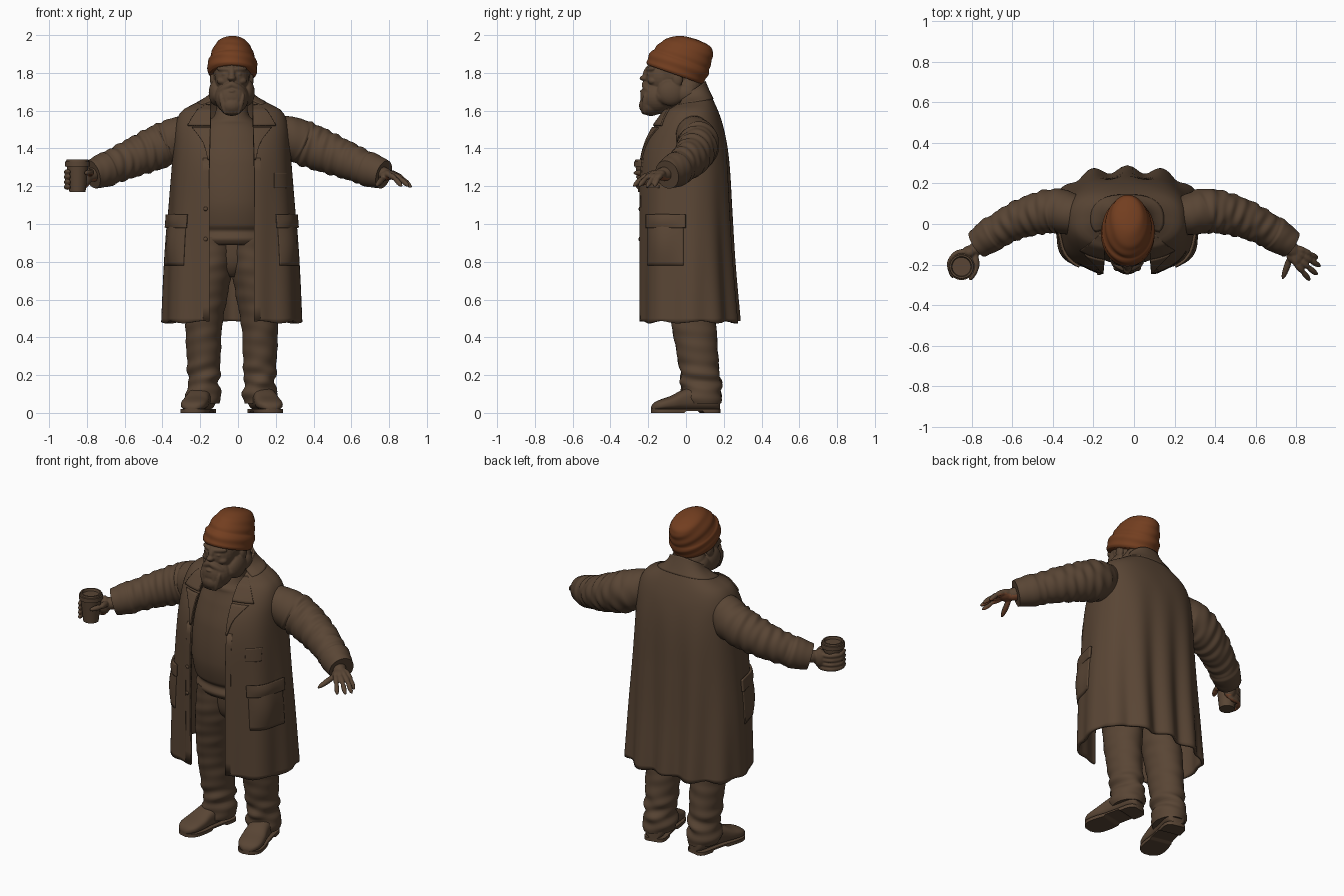
import bpy, bmesh, math
from math import sin, cos, pi
from mathutils import Vector, Matrix

if "Cube" in bpy.data.objects:
    bpy.data.objects.remove(bpy.data.objects["Cube"])
CX = -0.033  # body centre line


def material(name, rgb):
    m = bpy.data.materials.new(name)
    m.use_nodes = True
    m.diffuse_color = (*rgb, 1)
    m.node_tree.nodes["Principled BSDF"].inputs["Base Color"].default_value = (*rgb, 1)
    return m


BROWN = material("dull brown", (0.1, 0.06, 0.035))
RUST = material("rust wool", (0.17, 0.048, 0.014))
PALM = material("warm palm skin", (0.2, 0.07, 0.03))


def finish(name, bm, mat):
    me = bpy.data.meshes.new(name)
    bmesh.ops.recalc_face_normals(bm, faces=bm.faces)
    bm.to_mesh(me)
    bm.free()
    me.materials.append(mat)
    me.shade_smooth()
    me.set_sharp_from_angle(angle=1.0)
    ob = bpy.data.objects.new(name, me)
    bpy.context.scene.collection.objects.link(ob)
    return ob


def grid(name, rows, mat=BROWN, closed=True, thick=0):
    """Skin rows of points; closed rows are capped, open ones get thickness."""
    bm = bmesh.new()
    vs = [[bm.verts.new(p) for p in row] for row in rows]
    n = len(rows[0])
    for a, b in zip(vs, vs[1:]):
        for j in range(n if closed else n - 1):
            k = (j + 1) % n
            bm.faces.new((a[j], a[k], b[k], b[j]))
    if closed:
        bm.faces.new(vs[0])
        bm.faces.new(vs[-1])
    ob = finish(name, bm, mat)
    if thick:
        mod = ob.modifiers.new("thickness", "SOLIDIFY")
        mod.thickness, mod.offset = thick, 0
    return ob


def at(table, k):
    """Smoothly interpolate the columns of a table by its first column."""
    i = 0
    while i < len(table) - 2 and k > table[i + 1][0]:
        i += 1
    p1, p2 = table[i], table[i + 1]
    p0, p3 = table[max(i - 1, 0)], table[min(i + 2, len(table) - 1)]
    h = p2[0] - p1[0]
    u = min(max((k - p1[0]) / h, 0), 1)
    out = []
    for a, b, c, d in list(zip(p0, p1, p2, p3))[1:]:
        m1, m2 = h * (c - a) / (p2[0] - p0[0]), h * (d - b) / (p3[0] - p1[0])
        out.append(b + u * m1 + u * u * (3 * (c - b) - 2 * m1 - m2) + u ** 3 * (2 * (b - c) + m1 + m2))
    return out


def steps(a, b, n):
    return [a + (b - a) * i / n for i in range(n + 1)]


def turn(n):
    return [2 * pi * i / n for i in range(n)]


def blobs(name, parts, voxel):
    """Merge ellipsoids (centre, radii) and limbs (start, end, radius) into one form."""
    bm = bmesh.new()
    for part in parts:
        if len(part) == 3:
            p, q, r = Vector(part[0]), Vector(part[1]), part[2]
            d = q - p
            rot = d.to_track_quat("Z", "Y").to_matrix().to_4x4()
            m = Matrix.Translation((p + q) / 2) @ rot @ Matrix.Diagonal((r, r, d.length / 2 + r * 0.8, 1))
        else:
            m = Matrix.Translation(part[0]) @ Matrix.Diagonal((*part[1], 1))
        bmesh.ops.create_uvsphere(bm, u_segments=24, v_segments=16, radius=1, matrix=m)
    ob = finish(name, bm, BROWN)
    mod = ob.modifiers.new("merge", "REMESH")
    mod.mode, mod.voxel_size, mod.use_smooth_shade = "VOXEL", voxel, True
    ob.modifiers.new("soften", "SMOOTH").iterations = 2
    return ob


def colour_underside(ob):
    """Bake the merged form and colour its downward faces as palm skin."""
    graph = bpy.context.evaluated_depsgraph_get()
    me = bpy.data.meshes.new_from_object(ob.evaluated_get(graph))
    ob.modifiers.clear()
    ob.data = me
    me.materials.clear()
    me.materials.append(BROWN)
    me.materials.append(PALM)
    for f in me.polygons:
        f.material_index = 1 if f.normal.z < -0.6 else 0


# Coat surface: half width, front and back by height, with hanging folds
COAT = [(0.48, .355, -.24, .262), (0.8, .343, -.242, .24), (1.1, .322, -.245, .228), (1.3, .308, -.24, .22),
        (1.42, .30, -.215, .208), (1.52, .29, -.165, .188), (1.59, .262, -.115, .165), (1.64, .2, -.08, .143),
        (1.69, .13, -.05, .118), (1.73, .1, -.035, .1), (1.76, .092, -.03, .088)]
POW, YC = 0.78, 0.02


def coat_angle(x, z):
    s = min(abs(x) / at(COAT, z)[0], 1) ** (1 / POW)
    return math.copysign(math.asin(s), x)


def coat_point(t, z, off=0.0):
    a, f, b = at(COAT, z)
    s, c = sin(t), cos(t)
    d = YC - f if c > 0 else b - YC
    x = a * math.copysign(abs(s) ** POW, s)
    y = -d * math.copysign(abs(c) ** POW, c)
    n = Vector(((x / a) ** 3 / a, (y / d) ** 3 / d, 0)).normalized()
    low = min(max((1.5 - z) / 1.0, 0), 1)
    side = abs(s) ** 3
    fold = 0.02 * cos(37 * x) * max(0, -c) ** .6 + 0.01 * side * cos(34 * y) + 0.006 * max(0, c) * cos(45 * abs(x))
    drop = 0.7 * max(0, z - 1.6) * (1 + c) / 2  # neckline falls towards the front
    return Vector((x + CX, y + YC, z - drop)) + n * (off + low * fold)


def gap(z):
    return 0.118 - 0.008 * max(0, min(1, (z - 1.3) / 0.3))


rows = []
for z in steps(0.48, 1.73, 60):
    t0 = coat_angle(gap(z), z)
    rows.append([coat_point(t, z - 0.006 * cos(9 * t) * (z < 0.49)) for t in steps(t0, 2 * pi - t0, 180)])
grid("coat", rows, closed=False, thick=0.016)


def patch(name, za, zb, span, off, bulge=0.0):
    """A panel lying on the coat; span(z) gives its two edge angles."""
    rows = []
    for i, z in enumerate(steps(za, zb, 12)):
        t0, t1 = span(z)
        rows.append([coat_point(t, z, off + bulge * sin(pi * i / 12) * sin(pi * j / 32))
                     for j, t in enumerate(steps(t0, t1, 32))])
    grid(name, rows, closed=False, thick=0.012)


LAPEL = [(1.34, .125), (1.43, .15), (1.51, .205)]
COLLAR = [(1.52, .225), (1.56, .205), (1.60, .18), (1.68, .12)]
for label, s in (("left", 1), ("right", -1)):
    patch(label + "_lapel", 1.34, 1.51, lambda z: (s * coat_angle(gap(z), z), s * coat_angle(at(LAPEL, z)[0], z)), .011)
    patch(label + "_collar", 1.52, 1.67, lambda z: (s * coat_angle(gap(z), z), s * coat_angle(at(COLLAR, z)[0], z)), .012)
    patch(label + "_pocket", .78, 1.03, lambda z: (s * .72, s * 1.5), .008, .016)
    patch(label + "_pocket_flap", .98, 1.05, lambda z: (s * .69, s * 1.53), .015, .006)
    patch(label + "_placket", .49, 1.35, lambda z: (s * coat_angle(gap(z), z), s * coat_angle(.15, z)), .003)
patch("back_collar", 1.66, 1.755, lambda z: (1.0, 2 * pi - 1.0), .008)
patch("chest_flap", 1.19, 1.27, lambda z: (coat_angle(.22, z), coat_angle(.28, z)), .004)
blobs("buttons", [(coat_point(coat_angle(-.138, z), z, .01), (.012, .006, .012))
                  for z in (.92, 1.08)], .003)

# Sweater with rolled hem and neck band: height, half width, front, back
SWEATER = [(.89, .2, -.15, .13), (.92, .215, -.172, .14), (.95, .208, -.16, .14), (.965, .206, -.158, .14),
           (.99, .22, -.178, .15), (1.12, .235, -.2, .16), (1.32, .23, -.185, .16), (1.45, .2, -.15, .15),
           (1.53, .15, -.122, .13), (1.55, .12, -.122, .11), (1.57, .095, -.105, .1), (1.62, .08, -.08, .09)]
rows = []
for z in steps(.89, 1.62, 70):
    a, f, b = at(SWEATER, z)
    rows.append([(CX + a * sin(t), (f + b) / 2 - (b - f) / 2 * cos(t), z) for t in turn(64)])
grid("sweater", rows)

# Trousers: height, offset from centre, y, half width, half depth
LEG = [(.05, .15, .085, .084, .1), (.09, .15, .083, .092, .107), (.17, .148, .078, .084, .103), (.3, .149, .062, .09, .108),
       (.46, .148, .042, .097, .118), (.62, .13, .022, .108, .13), (.78, .108, .005, .112, .145), (.93, .095, -.01, .1, .14)]
# Shoes: y, half width, height
SHOE = [(-.185, .02, .03), (-.172, .045, .048), (-.14, .066, .064), (-.08, .07, .085), (-.02, .064, .115),
        (.06, .062, .14), (.14, .062, .14), (.17, .05, .12), (.178, .035, .09)]


def boxy(v, p=.75):
    return math.copysign(abs(v) ** p, v)


for label, s in (("left", 1), ("right", -1)):
    rows = []
    for z in steps(.05, .93, 80):
        o, y, rx, ry = at(LEG, z)
        crease = .005 * max(0, 1 - abs(z - .16) / .13) + .0012
        rows.append([(CX + s * o + (rx + crease * w) * cos(t), y + (ry + crease * w) * sin(t), z)
                     for t in turn(48) for w in [sin(85 * z + 2 * sin(t + s) + s) + sin(50 * z - 3 * cos(t))]])
    grid(label + "_trouser_leg", rows)
    swing = Matrix.Translation((CX + s * .175, 0, 0)) @ Matrix.Rotation(s * .22, 4, "Z")
    rows, sole = [], []
    for y in steps(-.185, .178, 36):
        w, h = at(SHOE, y)
        rows.append([swing @ Vector((w * boxy(cos(t)), y, .01 + h / 2 + (h / 2 - .005) * boxy(sin(t)))) for t in turn(32)])
        base = .01 if -.02 < y < .08 else 0
        sole.append([swing @ Vector((k * (w + .001), y, z)) for k, z in ((-1, base), (1, base), (1, .02), (-1, .02))])
    grid(label + "_shoe", rows)
    grid(label + "_sole", sole)
# Trouser seat: height, half width, half depth
SEAT = [(.72, .03, .05), (.76, .09, .085), (.82, .17, .105), (.95, .195, .115)]
rows = []
for z in steps(.72, .95, 12):
    a, d = at(SEAT, z)
    rows.append([(CX + a * sin(t), -.002 + d * cos(t), z) for t in turn(48)])
grid("trouser_seat", rows)

# Sleeves: position along arm, x, y, z, radius
ARM = [(0, .17, .03, 1.51, .075), (.16, .28, .045, 1.465, .108), (.32, .38, .065, 1.42, .117), (.6, .55, .025, 1.35, .102),
       (.82, .68, -.04, 1.295, .089), (.84, .69, -.046, 1.291, .094), (1, .772, -.10, 1.262, .077)]
for label, s in (("left", 1), ("right", -1)):
    rows = []
    for u in steps(0, 1, 90):
        x, y, z, r = at(ARM, u)
        tan = (Vector(at(ARM, min(u + .03, 1))[:3]) - Vector(at(ARM, max(u - .03, 0))[:3])).normalized()
        side = tan.cross(Vector((0, 0, 1))).normalized()
        up = side.cross(tan)
        amp = .024 if .25 < u < .8 else .006
        ring = []
        for t in turn(40):
            rr = r * (1 + amp * sin(56 * u + 2.2 * cos(t + s) + sin(2 * t)) + amp * sin(83 * u + 2.5 * sin(t) - s * cos(2 * t)))
            p = Vector((x, y, z)) + side * .93 * rr * cos(t) + up * rr * sin(t)
            ring.append((s * p.x - (.018 * (1 - u)), p.y, p.z))
        rows.append(ring)
    grid(label + "_sleeve", rows)

# Open left hand
hand = [((.73, -.07, 1.272), (.79, -.14, 1.262), .038), ((.775, -.15, 1.25), (.735, -.262, 1.205), .016),
        ((.795, -.15, 1.257), (.046, .045, .024))]
for k, tip in (((.832, -.13), (.9, -.165, 1.205)), ((.828, -.155), (.912, -.205, 1.2)),
               ((.815, -.177), (.898, -.245, 1.205)), ((.797, -.193), (.862, -.272, 1.205))):
    knuckle, tip = Vector((*k, 1.262)), Vector(tip)
    mid = (knuckle + tip) / 2 + Vector((0, 0, .01))
    hand += [((.78, -.125, 1.265), knuckle, .022), (knuckle, mid, .0165), (mid, tip, .014)]
colour_underside(blobs("left_hand", hand, .005))

# Right hand closed round a lidded cup
hand = [((-.73, -.07, 1.272), (-.79, -.135, 1.255), .038), ((-.81, -.14, 1.25), (.038, .034, .055)),
        ((-.785, -.15, 1.27), (-.775, -.215, 1.275), .018), ((-.775, -.215, 1.275), (-.805, -.268, 1.27), .015)]
for z in (1.195, 1.222, 1.249, 1.276):
    path = [(-.81, -.135, z), (-.875, -.14, z), (-.912, -.19, z), (-.895, -.255, z)]
    hand += [(a, b, .0145) for a, b in zip(path, path[1:])]
colour_underside(blobs("right_hand", hand, .005))
CUP = [(1.17, .043), (1.305, .057), (1.305, .066), (1.33, .066), (1.332, .06), (1.342, .058), (1.342, .05), (1.328, .046)]
grid("cup", [[(-.85 + r * cos(t), -.21 + r * sin(t), z) for t in turn(32)] for z, r in CUP])

# Head, hair, face and beard
head = [((CX, -.07, 1.8), (.098, .122, .125)), ((CX, .0, 1.63), (.085, .085, .12)), ((CX, .015, 1.72), (.1, .075, .075)),
        ((CX, -.125, 1.775), (.09, .09, .1)), ((CX, -.155, 1.67), (.09, .088, .09)),
        ((CX, -.185, 1.628), (.066, .064, .056)), ((CX, -.11, 1.68), (.112, .085, .065)),
        ((CX, -.195, 1.83), (CX, -.218, 1.78), .018), ((CX, -.214, 1.772), (.023, .032, .016)),
        ((CX, -.225, 1.703), (.022, .02, .009))]
for s in (1, -1):
    def m(x):
        return CX + s * x
    head += [((m(.012), -.204, 1.818), (m(.07), -.175, 1.822), .014), ((m(.045), -.175, 1.757), (.035, .028, .022)),
             ((m(.037), -.196, 1.793), (.016, .012, .008)), ((m(.006), -.222, 1.738), (m(.062), -.19, 1.7), .02),
             ((m(.08), -.08, 1.695), (.042, .075, .07)), ((m(.1), -.045, 1.765), (.016, .028, .038)),
             ((m(.08), .0, 1.69), (.035, .06, .05))]
    head += [((m(x), -.195 - .035 * cos(14 * x), 1.68), (m(x * .6), -.205 - .022 * cos(14 * x), 1.59), .014) for x in (.0, .03, .06)]
blobs("bearded_head", head, .005)

# Knit hat, tilted back: height, half length, half width, backward shift
HAT = [(0, .152, .122, -.006), (.015, .161, .13, -.006), (.06, .165, .131, -.002), (.078, .162, .127, 0), (.088, .156, .12, .003),
       (.13, .146, .11, .01), (.175, .122, .088, .026), (.2, .09, .066, .038), (.212, .04, .03, .042), (.214, .004, .003, .042)]
tilt = Matrix.Translation((CX + .003, -.055, 1.79)) @ Matrix.Rotation(-.34, 4, "X")
rows = []
for h in steps(0, .214, 50):
    ly, lx, shift = at(HAT, h)
    rows.append([tilt @ Vector((lx * w * sin(t), shift + ly * w * cos(t), h)) for t in turn(56)
                 for w in [1 + .012 * sin(120 * h + 1.6 * sin(t) + cos(2 * t))]])
grid("knit_hat", rows, RUST)
